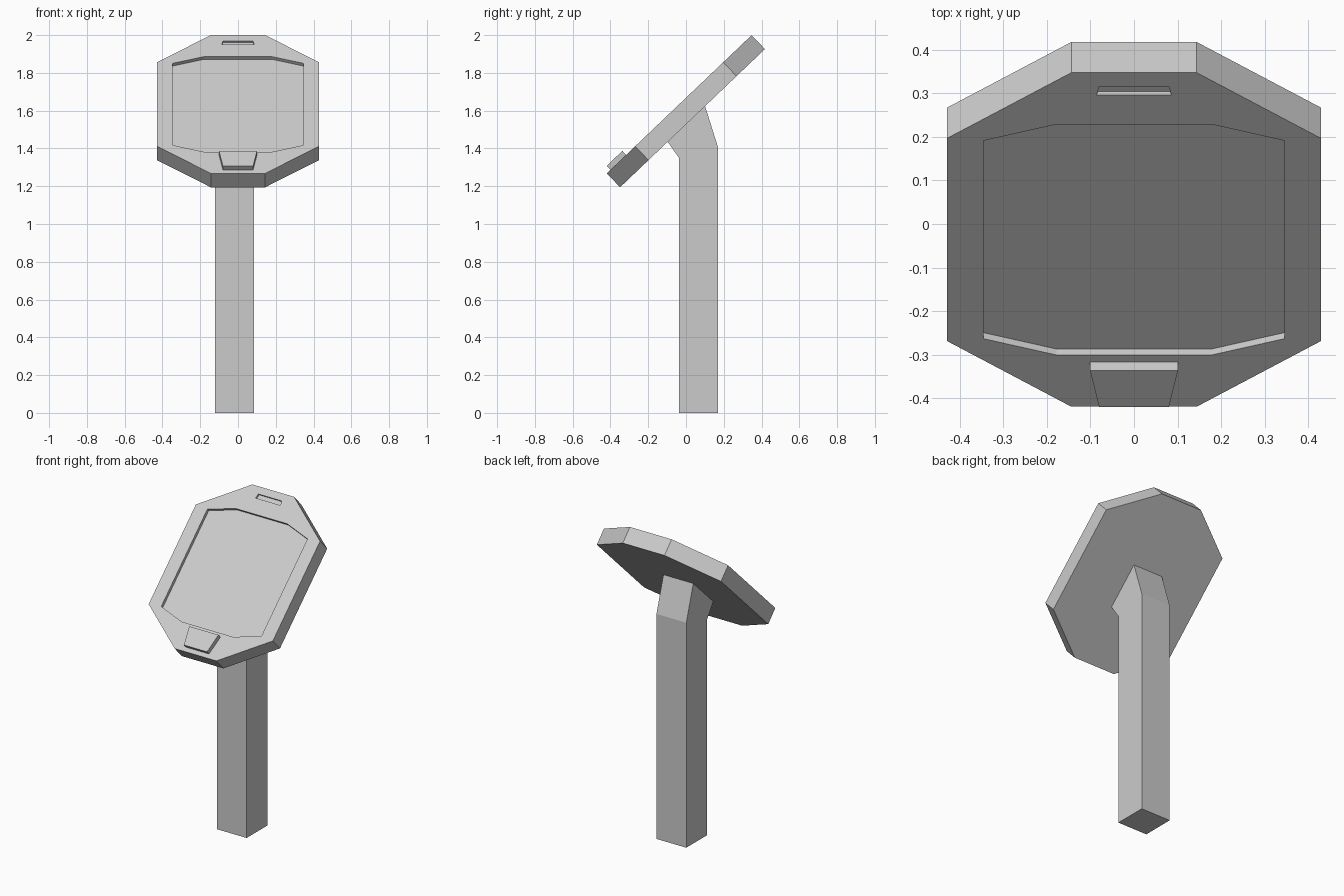
import bpy, bmesh, math
from mathutils import Matrix, Vector

if "Cube" in bpy.data.objects:
    bpy.data.objects.remove(bpy.data.objects["Cube"])

# Tilted frame of the sign: local x = width, y = up the slope, z = out of the front face
TILT = (Matrix.Translation((0, -0.036, 1.634))
        @ Matrix.Rotation(math.radians(43.65), 4, 'X'))


def prism(name, outline, depth, matrix):
    """Extrude a list of 3D outline points by the vector depth."""
    bm = bmesh.new()
    face = bm.faces.new([bm.verts.new(p) for p in outline])
    new = bmesh.ops.extrude_face_region(bm, geom=[face], use_keep_orig=True)['geom']
    for v in new:
        if isinstance(v, bmesh.types.BMVert):
            v.co += Vector(depth)
    bmesh.ops.recalc_face_normals(bm, faces=bm.faces)
    bm.transform(matrix)
    mesh = bpy.data.meshes.new(name)
    bm.to_mesh(mesh)
    bm.free()
    obj = bpy.data.objects.new(name, mesh)
    bpy.context.collection.objects.link(obj)
    return obj


def mirrored(right, z):
    """Close a right-hand half outline across x = 0."""
    return [(x, y, z) for x, y in right] + [(-x, y, z) for x, y in reversed(right)]


def octagon(x_in, x_out, y_in, y_out, z):
    return mirrored([(x_in, -y_out), (x_out, -y_in), (x_out, y_in), (x_in, y_out)], z)


# Eight-sided board
board = prism("sign_board", octagon(0.144, 0.429, 0.322, 0.53, -0.102), (0, 0, 0.102), TILT)

# Sunken display area and small slot above it
cutters = [
    prism("display_cutter", octagon(0.178, 0.346, 0.314, 0.366, -0.02), (0, 0, 0.1), TILT),
    prism("slot_cutter", mirrored([(0.086, 0.459), (0.08, 0.486)], -0.012), (0, 0, 0.1), TILT),
]
bpy.context.view_layer.objects.active = board
for cutter in cutters:
    mod = board.modifiers.new("recess", 'BOOLEAN')
    mod.operation = 'DIFFERENCE'
    mod.solver = 'EXACT'
    mod.object = cutter
    bpy.ops.object.modifier_apply(modifier=mod.name)
    bpy.data.objects.remove(cutter)

# Raised tab below the display
prism("front_tab", mirrored([(0.08, -0.503), (0.101, -0.388)], 0), (0, 0, 0.029), TILT)

# Square post with a head bent to meet the back of the board
post_profile = [(-0.036, 0), (0.17, 0), (0.17, 1.405), (0.1, 1.627),
                (-0.098, 1.437), (-0.036, 1.348)]
prism("post", [(-0.121, y, z) for y, z in post_profile], (0.206, 0, 0), Matrix())
